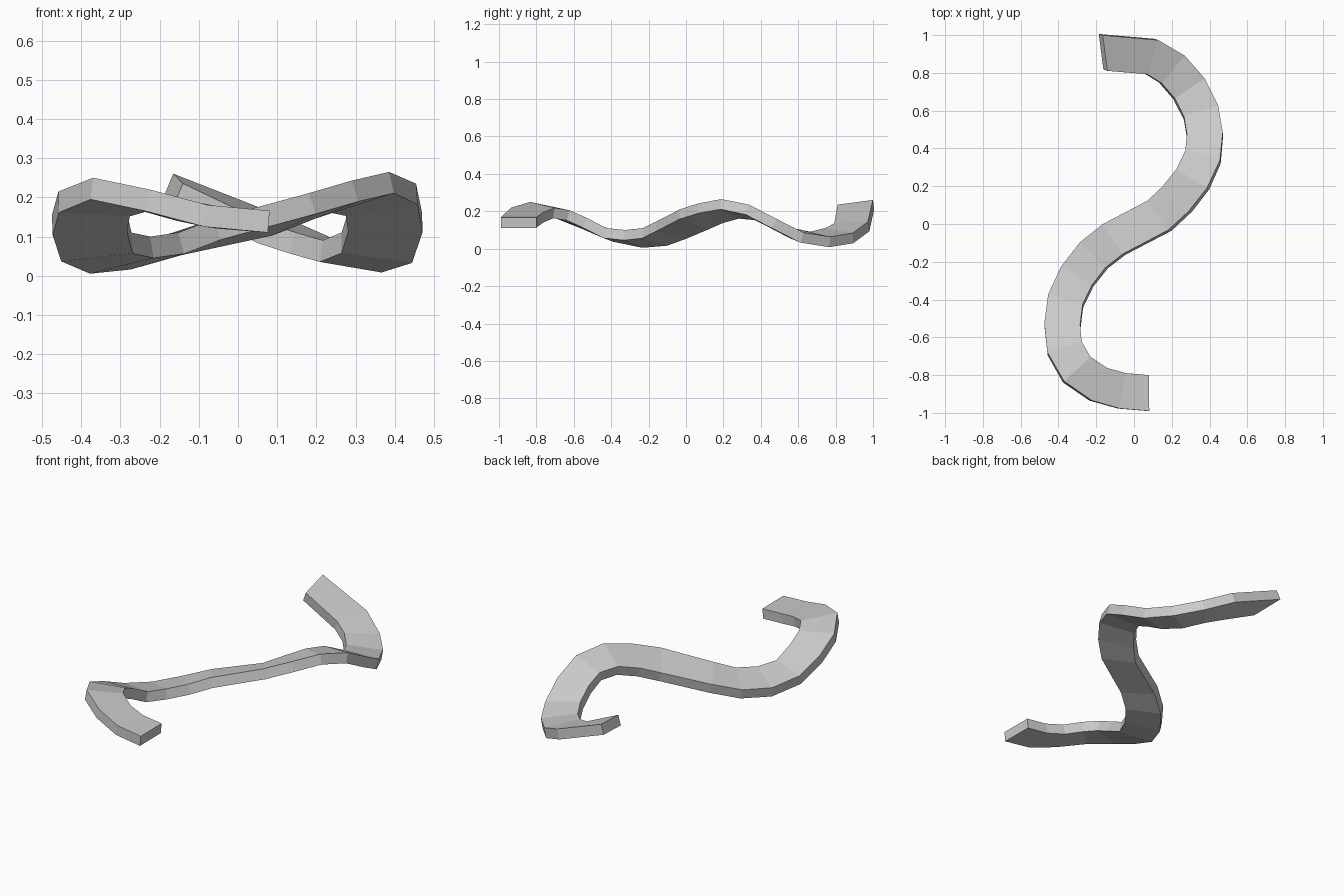
import bpy
import bmesh
from mathutils import Vector

WIDTH = 0.19
THICKNESS = 0.056

# Centre line of the upper surface: x, y, z, and rise from left to right edge
PATH = [
    (.08, -.895, .166, 0), (-.06, -.883, .178, -.005), (-.183, -.848, .207, -.025),
    (-.3, -.768, .234, -.032), (-.368, -.65, .21, -.01), (-.38, -.53, .16, .01),
    (-.363, -.398, .1, .02), (-.305, -.275, .08, .04), (-.22, -.165, .09, .04),
    (-.113, -.08, .125, .04), (.125, .045, .183, .055), (.22, .133, .216, .053),
    (.305, .24, .24, .05), (.363, .363, .22, .03), (.375, .48, .16, 0),
    (.355, .6, .098, -.025), (.295, .718, .077, -.027), (.208, .818, .097, -.027),
    (.1, .883, .14, .01), (-.153, .905, .248, .025),
]

default_cube = bpy.data.objects.get("Cube")
if default_cube:
    bpy.data.objects.remove(default_cube, do_unlink=True)


def make_material(name, colour):
    material = bpy.data.materials.new(name)
    material.use_nodes = True
    material.diffuse_color = colour
    shader = material.node_tree.nodes["Principled BSDF"]
    shader.inputs["Base Color"].default_value = colour
    return material


def path_tangents(points):
    """Horizontal direction of travel at every point of the path."""
    chords = [(b - a).normalized() for a, b in zip(points, points[1:])]
    inner = [(a + b).normalized() for a, b in zip(chords, chords[1:])]
    first = 2 * chords[0] - inner[0]
    last = 2 * chords[-1] - inner[-1]
    return [first.normalized(), *inner, last.normalized()]


def make_ribbon(name, path, material):
    """Flat-faced banked strip, thickened downwards."""
    bm = bmesh.new()
    tangents = path_tangents([Vector(station[:2]) for station in path])
    rungs = []
    for (x, y, z, rise), tangent in zip(path, tangents):
        centre = Vector((x, y, z))
        across = Vector((tangent.y * WIDTH, -tangent.x * WIDTH, rise)) / 2
        rungs.append((bm.verts.new(centre - across), bm.verts.new(centre + across)))
    for (left, right), (next_left, next_right) in zip(rungs, rungs[1:]):
        bm.faces.new((left, right, next_right, next_left))
    mesh = bpy.data.meshes.new(name)
    bm.to_mesh(mesh)
    bm.free()
    mesh.materials.append(material)
    ribbon = bpy.data.objects.new(name, mesh)
    bpy.context.collection.objects.link(ribbon)
    solid = ribbon.modifiers.new("thickness", 'SOLIDIFY')
    solid.thickness = THICKNESS
    solid.offset = -1
    return ribbon


# Winding strip
grey = make_material("light grey", (0.6, 0.6, 0.6, 1))
make_ribbon("winding_strip", PATH, grey)
